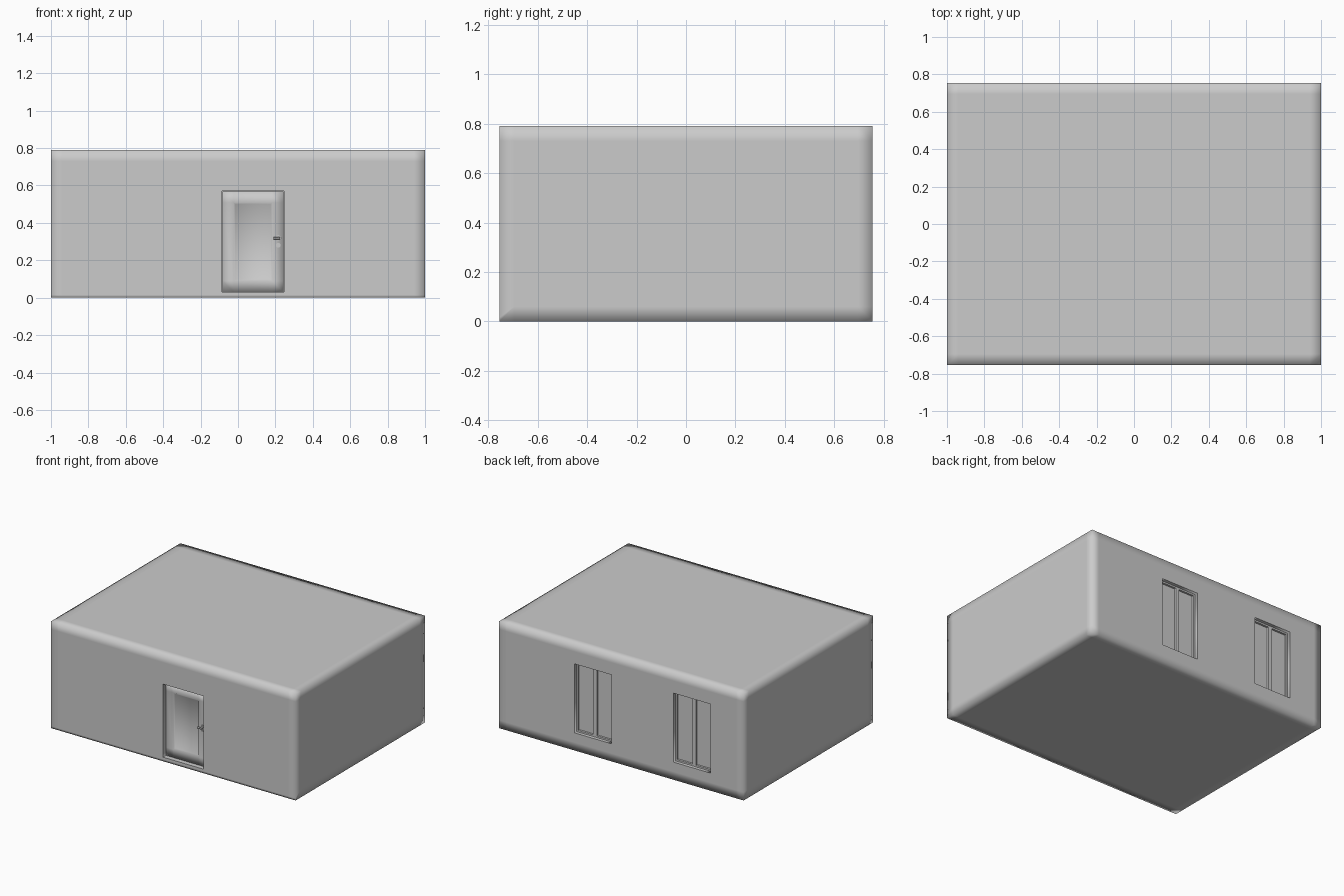
import bpy, bmesh
from mathutils import Vector

if "Cube" in bpy.data.objects:
    bpy.data.objects.remove(bpy.data.objects["Cube"])

W, D, H, R = 1.0, 0.755, 0.79, 0.06     # half width, half depth, height, support loop offset


def finish(bm, name):
    bmesh.ops.recalc_face_normals(bm, faces=bm.faces)
    me = bpy.data.meshes.new(name)
    bm.to_mesh(me)
    bm.free()
    ob = bpy.data.objects.new(name, me)
    bpy.context.collection.objects.link(ob)
    return ob


def cut(bm, axis, value, faces=None):
    faces = list(bm.faces) if faces is None else faces
    edges = {e for f in faces for e in f.edges}
    verts = {v for f in faces for v in f.verts}
    co, no = Vector((0, 0, 0)), Vector((0, 0, 0))
    co[axis], no[axis] = value, 1
    bmesh.ops.bisect_plane(bm, geom=list(verts) + list(edges) + list(faces),
                           plane_co=co, plane_no=no, dist=1e-5)


def box_bm(lo, hi, loop=0.0):
    bm = bmesh.new()
    bmesh.ops.create_cube(bm, size=1)
    for v in bm.verts:
        v.co = Vector([lo[i] if v.co[i] < 0 else hi[i] for i in range(3)])
    if loop:
        for axis in range(3):
            off = min(loop, (hi[axis] - lo[axis]) * 0.3)
            cut(bm, axis, lo[axis] + off)
            cut(bm, axis, hi[axis] - off)
        for f in bm.faces:
            f.smooth = True
    return bm


def box(name, lo, hi):
    return finish(box_bm(lo, hi), name)


def recess(bm, side, x0, x1, z0, z1, depth):
    """Sink a rectangular opening into the front (-1) or back (+1) wall."""
    wall = lambda: [f for f in bm.faces
                    if all(abs(v.co.y - side * D) < 1e-4 for v in f.verts)]
    for axis, value in ((0, x0), (0, x1), (2, z0), (2, z1)):
        cut(bm, axis, value, wall())
    hole = []
    for f in wall():
        c = f.calc_center_median()
        if x0 < c.x < x1 and z0 < c.z < z1:
            hole.append(f)
    rim = [e for f in hole for e in f.edges if sum(g in hole for g in e.link_faces) == 1]
    for e in rim:
        e.smooth = False
    res = bmesh.ops.extrude_face_region(bm, geom=hole)
    bmesh.ops.translate(bm, vec=(0, -side * depth, 0),
                        verts=[g for g in res['geom'] if isinstance(g, bmesh.types.BMVert)])
    bmesh.ops.delete(bm, geom=[f for f in hole if f.is_valid], context='FACES_ONLY')
    floor = {g for g in res['geom'] if isinstance(g, bmesh.types.BMFace)}
    for f in floor:
        for e in f.edges:
            if sum(g in floor for g in e.link_faces) == 1:
                e.smooth = False


# House block with sunk door and window openings
windows = ((0.08, 0.385), (-0.73, -0.425))
DX0, DX1, DZ0, DZ1 = -0.085, 0.245, 0.015, 0.57
WZ0, WZ1 = 0.13, 0.64
bm = box_bm((-W, -D, 0), (W, D, H), R)
recess(bm, -1, DX0, DX1, DZ0, DZ1, 0.07)
for x0, x1 in windows:
    recess(bm, 1, x0, x1, WZ0, WZ1, 0.07)
finish(bm, "house_block")

# Door sill and leaf with a sunk soft panel
box("door_sill", (DX0, -D, DZ0), (DX1, -D + 0.07, 0.03))
bm = box_bm((DX0 + 0.002, -D + 0.035, 0.03), (DX1 - 0.002, -D + 0.07, DZ1 - 0.002), R)
centre = [f for f in bm.faces
          if abs(f.calc_center_median().y + D - 0.035) < 1e-4
          and abs(f.calc_center_median().x - (DX0 + DX1) / 2) < 0.05
          and 0.1 < f.calc_center_median().z < 0.5]
bmesh.ops.inset_region(bm, faces=centre, thickness=0.012, depth=-0.008)
finish(bm, "door_leaf")

# Door handle: rose, neck, lever and lock
def rod(name, loc, radius, length, along):
    bpy.ops.mesh.primitive_cylinder_add(vertices=16, radius=radius, depth=length, location=loc)
    ob = bpy.context.object
    ob.name = name
    ob.rotation_euler = (1.5708, 0, 0) if along == 'Y' else (0, 1.5708, 0)
    bpy.ops.object.shade_smooth_by_angle()


fy = -D + 0.035
rod("handle_rose", (0.215, fy - 0.002, 0.32), 0.014, 0.006, 'Y')
rod("handle_neck", (0.215, fy - 0.012, 0.32), 0.006, 0.024, 'Y')
rod("handle_lever", (0.207, fy - 0.022, 0.318), 0.006, 0.036, 'X')
rod("lock_rose", (0.215, fy - 0.002, 0.28), 0.013, 0.006, 'Y')

# Windows: slim outer frame, centre post and two panes
for n, (x0, x1) in enumerate(windows, 1):
    y0, y1, t = D - 0.07, D - 0.025, 0.012
    mid = (x0 + x1) / 2
    for s, (a, b) in {"left": (x0, x0 + t), "right": (x1 - t, x1),
                      "centre": (mid - 0.015, mid + 0.015)}.items():
        box(f"window_{n}_{s}_post", (a, y0, WZ0), (b, y1, WZ1))
    for s, (a, b) in {"bottom": (WZ0, WZ0 + t), "top": (WZ1 - t, WZ1)}.items():
        box(f"window_{n}_{s}_rail", (x0, y0, a), (x1, y1, b))
    for s, (a, b) in {"left": (x0 + t, mid - 0.015), "right": (mid + 0.015, x1 - t)}.items():
        box(f"window_{n}_{s}_pane", (a, y0, WZ0 + t), (b, y1 - 0.015, WZ1 - t))
